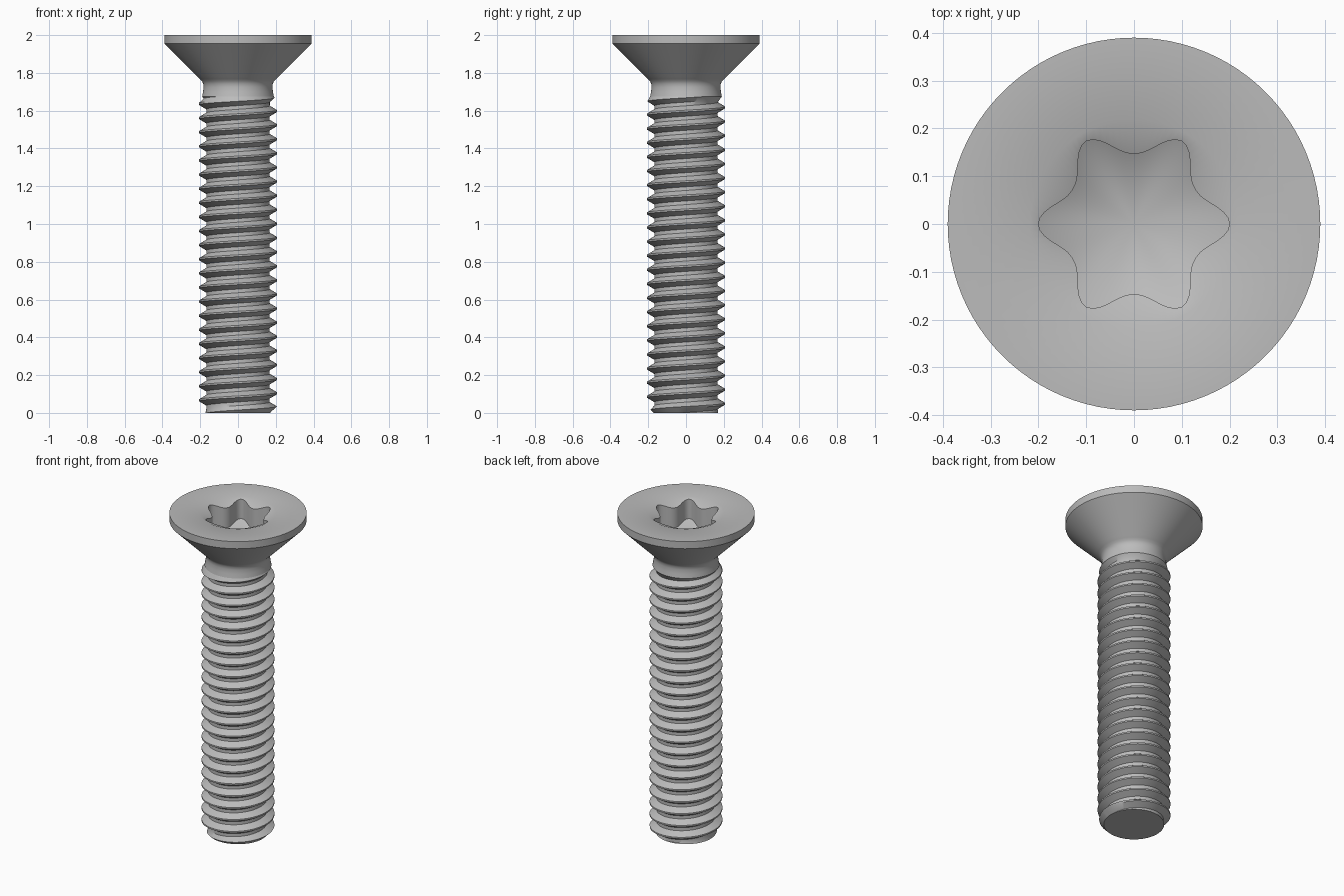
import bpy, bmesh, math

cube = bpy.data.objects.get("Cube")
if cube:
    bpy.data.objects.remove(cube, do_unlink=True)

SEG = 96
steel = bpy.data.materials.new("steel_grey")
steel.use_nodes = True
COLOUR = (0.5, 0.5, 0.5, 1)
steel.diffuse_color = COLOUR
steel.node_tree.nodes["Principled BSDF"].inputs["Base Color"].default_value = COLOUR


def polar(r, a, z):
    return (r * math.cos(a), r * math.sin(a), z)


def loft(bm, rows):
    """Join neighbouring rows of points with quads, then weld."""
    grid = [[bm.verts.new(p) for p in row] for row in rows]
    for a, b in zip(grid, grid[1:]):
        for j in range(len(a) - 1):
            bm.faces.new((a[j], a[j + 1], b[j + 1], b[j]))
    bmesh.ops.remove_doubles(bm, verts=bm.verts[:], dist=0.0002)


def finish(bm, name):
    bmesh.ops.recalc_face_normals(bm, faces=bm.faces[:])
    mesh = bpy.data.meshes.new(name)
    bm.to_mesh(mesh)
    bm.free()
    mesh.materials.append(steel)
    obj = bpy.data.objects.new(name, mesh)
    bpy.context.collection.objects.link(obj)
    bpy.ops.object.select_all(action='DESELECT')
    obj.select_set(True)
    bpy.context.view_layer.objects.active = obj
    bpy.ops.object.shade_smooth_by_angle(angle=math.radians(32))
    return obj


# Head: neck fillet, countersunk cone, rim, then the six-lobed recess
NECK_Z, NECK_R = 1.675, 0.19
MOUTH_R = 0.218
angles = [2 * math.pi * i / SEG for i in range(SEG + 1)]


def lobe(a):
    return 0.17 + 0.0265 * math.cos(6 * a) + 0.0035 * math.cos(12 * a)


outer = [(NECK_R, NECK_Z), (0.185, 1.70), (0.182, 1.725), (0.184, 1.742),
         (0.191, 1.757), (0.203, 1.768), (0.215, 1.78), (0.39, 1.955),
         (0.39, 2.0), (MOUTH_R, 2.0)]
rings = [[polar(r, a, z) for a in angles] for r, z in outer]
rings.append([polar(lobe(a), a, 2 - 0.45 * (MOUTH_R - lobe(a))) for a in angles])
rings.append([polar(lobe(a), a, 1.77 + 0.5 * lobe(a)) for a in angles])
rings.append([(0, 0, 1.77)] * len(angles))
bm = bmesh.new()
loft(bm, rings)
finish(bm, "countersunk_head")

# Threaded shank: a thread profile swept along a right-handed helix
PITCH, TURNS = 0.0747, 25
CREST, ROOT, TIP = 0.207, 0.168, 0.172
START = 1.15 - 17 * PITCH
profile = [(-0.06, CREST), (0.06, CREST), (0.37, ROOT), (0.63, ROOT), (0.94, CREST)]


def thread_point(r, a, z):
    if z <= 0:
        return polar(TIP, a, 0)
    if z >= NECK_Z:
        return polar(NECK_R, a, NECK_Z)
    r = min(r, TIP + z)                              # chamfered tip
    fade = max(0, (z - NECK_Z + 0.03) / 0.03)        # run-out under the neck
    return polar(r + (NECK_R - r) * fade, a, z)


rows = []
for i in range(TURNS * SEG + 1):
    turn = i / SEG
    a = 2 * math.pi * (i % SEG) / SEG
    rows.append([thread_point(r, a, START + PITCH * (turn + f)) for f, r in profile])
bm = bmesh.new()
loft(bm, rows)
end = [e for e in bm.edges if e.is_boundary and all(v.co.z < 0.0001 for v in e.verts)]
bmesh.ops.holes_fill(bm, edges=end, sides=0)
finish(bm, "threaded_shank")
